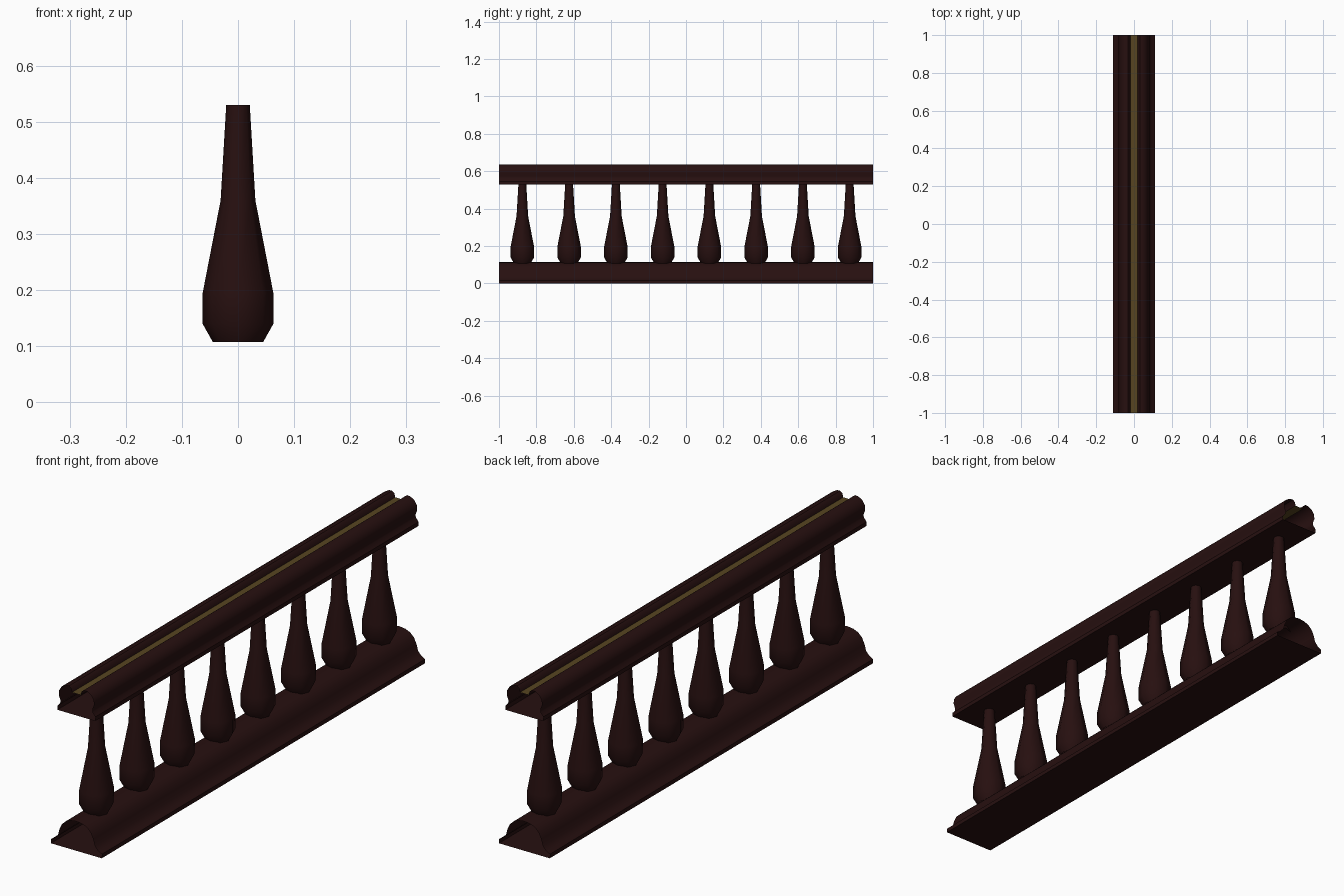
import bpy, bmesh, math

if "Cube" in bpy.data.objects:
    bpy.data.objects.remove(bpy.data.objects["Cube"])


def material(name, rgb):
    m = bpy.data.materials.new(name)
    m.diffuse_color = (*rgb, 1)
    m.use_nodes = True
    m.node_tree.nodes["Principled BSDF"].inputs["Base Color"].default_value = m.diffuse_color
    return m


WOOD = material("dark_mahogany", (0.020, 0.005, 0.005))
GOLD = material("dull_gold", (0.095, 0.060, 0.015))


def finish(name, bm, mats, angle):
    me = bpy.data.meshes.new(name)
    bm.to_mesh(me)
    bm.free()
    ob = bpy.data.objects.new(name, me)
    bpy.context.collection.objects.link(ob)
    for m in mats:
        me.materials.append(m)
    bpy.ops.object.select_all(action='DESELECT')
    ob.select_set(True)
    bpy.context.view_layer.objects.active = ob
    bpy.ops.object.shade_smooth_by_angle(angle=math.radians(angle))
    return ob


def rail(name, half, groove=0.0):
    """Moulding with open ends: mirrored half section swept along y."""
    loop = half + [(-x, z) for x, z in reversed(half) if x > 0]
    bm = bmesh.new()
    near = [bm.verts.new((x, -1, z)) for x, z in loop]
    far = [bm.verts.new((x, 1, z)) for x, z in loop]
    n = len(loop)
    for i in range(n):
        j = (i + 1) % n
        f = bm.faces.new((near[i], near[j], far[j], far[i]))
        # channel floor is gilded
        if all(abs(loop[k][0]) <= groove for k in (i, j)):
            f.material_index = 1
    bmesh.ops.recalc_face_normals(bm, faces=bm.faces)
    # open tube: make sure the underside points down
    bm.normal_update()
    low = min(bm.faces, key=lambda f: f.calc_center_median().z)
    if low.normal.z > 0:
        bmesh.ops.reverse_faces(bm, faces=bm.faces)
    return finish(name, bm, [WOOD, GOLD] if groove else [WOOD], 40)


# Bottom rail: flat foot, cove and domed top
rail("bottom_rail", [(0.11, 0), (0.11, 0.016), (0.095, 0.024), (0.08, 0.04),
                     (0.073, 0.065), (0.062, 0.088), (0.045, 0.104),
                     (0.024, 0.112), (0, 0.115)])

# Handrail: flange, cove, two rounded lobes and a channel between them
rail("handrail", [(0.082, 0.53), (0.082, 0.546), (0.07, 0.56), (0.069, 0.572),
                  (0.076, 0.59), (0.075, 0.608), (0.064, 0.626),
                  (0.046, 0.636), (0.032, 0.637), (0.023, 0.63),
                  (0.019, 0.615)], groove=0.0195)

# Turned balusters
PROFILE = [(0.045, 0.108), (0.063, 0.14), (0.063, 0.195),
           (0.031, 0.36), (0.021, 0.53)]
SIDES = 8
for b in range(8):
    bm = bmesh.new()
    y = -0.875 + 0.25 * b
    rings = [[bm.verts.new((r * math.cos(2 * math.pi * s / SIDES),
                            y + r * math.sin(2 * math.pi * s / SIDES), z))
              for s in range(SIDES)] for r, z in PROFILE]
    for lo, hi in zip(rings, rings[1:]):
        for s in range(SIDES):
            t = (s + 1) % SIDES
            bm.faces.new((lo[s], lo[t], hi[t], hi[s]))
    finish(f"baluster_{b + 1}", bm, [WOOD], 60)
